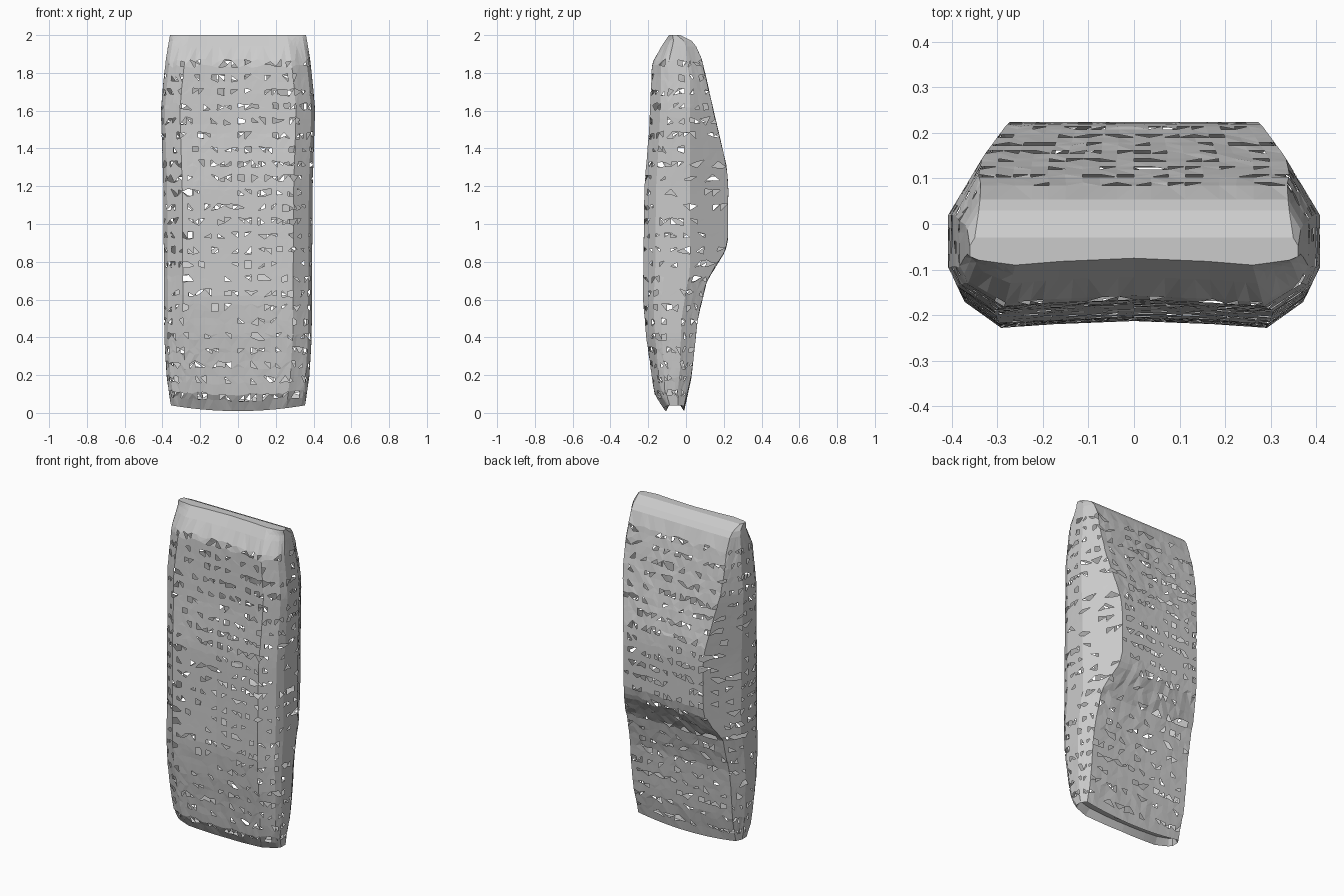
import bpy, bmesh, random
from mathutils import Vector

random.seed(4)
cube = bpy.data.objects.get("Cube")
if cube:
    bpy.data.objects.remove(cube, do_unlink=True)

# Outline keys: height, value
FRONT = [(0.04, -.12), (.12, -.17), (.4, -.21), (.6, -.228), (1.2, -.22),
         (1.5, -.195), (1.85, -.18), (1.94, -.13), (2, -.09)]
BACK = [(0.04, -.01), (.2, .03), (.5, .062), (.7, .11), (.85, .2), (.9, .222),
        (1.2, .224), (1.3, .215), (1.6, .145), (1.8, .1), (1.92, .07), (1.97, .03), (2, -.03)]
WIDTH = [(0.04, .355), (.2, .378), (.4, .39), (1.2, .395), (1.6, .408),
         (1.75, .395), (1.9, .378), (2, .36)]


def value(keys, z):
    for (z0, v0), (z1, v1) in zip(keys, keys[1:]):
        if z <= z1:
            return v0 + (v1 - v0) * (z - z0) / (z1 - z0)
    return keys[-1][1]


def section(z):
    """Closed cross-section: hollowed front, upright sides, chamfered back."""
    f, b, w = value(FRONT, z), value(BACK, z), value(WIDTH, z)
    side = min(.02, b - .3 * (b - f))
    bevel = .32 * (side - f)
    half = [(0, f + .015), (.45 * w, f + .008), (w - .1, f), (w - .02, f + bevel * .8),
            (w, f + bevel * 1.4), (w, side), (w - .6 * (b - side), b), (0, b)]
    counts = [5, 4, 4, 2, 4, 5, 9]
    right = []
    for p, q, n in zip(half, half[1:], counts):
        right += [Vector(p).lerp(Vector(q), i / n) for i in range(n)]
    right.append(Vector(half[-1]))
    left = [Vector((-p.x, p.y)) for p in reversed(right[1:-1])]
    ring = []
    for p in right + left:
        sag = .038 * (1 - (p.x / w) ** 2) * max(0, 1 - z / .2)
        ring.append(Vector((p.x, p.y, z - sag)))
    return ring


# Heights: wide woven bands separated by narrow torn seams
levels, seams = [.04], set()
while levels[-1] < 1.86:
    levels.append(levels[-1] + .048)
    seams.add(len(levels) - 1)
    levels.append(levels[-1] + .028)
levels += [1.94, 1.97, 1.99, 2.0]

bm = bmesh.new()
rings = []
for k, z in enumerate(levels):
    ring = section(z)
    if 0 < k < len(levels) - 4:
        for p in ring:
            p.z += random.uniform(-.009, .009)
    rings.append([bm.verts.new(p) for p in ring])

# Skin in triangles, leaving scattered gaps along each seam
for k, (low, high) in enumerate(zip(rings, rings[1:])):
    n = len(low)
    for i in range(n):
        j = (i + 1) % n
        if random.random() < .5:
            tris = [(low[i], low[j], high[j]), (low[i], high[j], high[i])]
        else:
            tris = [(low[i], low[j], high[i]), (low[j], high[j], high[i])]
        for tri in tris:
            if k in seams and random.random() < .3:
                continue
            bm.faces.new(tri)

# Closed top ridge and recessed underside
bm.faces.new(rings[-1])
inner = []
for v in rings[0]:
    inner.append(bm.verts.new((v.co.x * .97, -.065 + (v.co.y + .065) * .5, v.co.z + .04)))
for i in range(len(inner)):
    j = (i + 1) % len(inner)
    bm.faces.new((rings[0][j], rings[0][i], inner[i], inner[j]))
bm.faces.new(list(reversed(inner)))

mesh = bpy.data.meshes.new("padded_back_panel")
bm.to_mesh(mesh)
bm.free()
panel = bpy.data.objects.new("padded_back_panel", mesh)
bpy.context.collection.objects.link(panel)

# Plain grey cloth
grey = bpy.data.materials.new("grey_cloth")
grey.use_nodes = True
grey.diffuse_color = (.6, .6, .6, 1)
grey.node_tree.nodes["Principled BSDF"].inputs["Base Color"].default_value = (.6, .6, .6, 1)
mesh.materials.append(grey)
